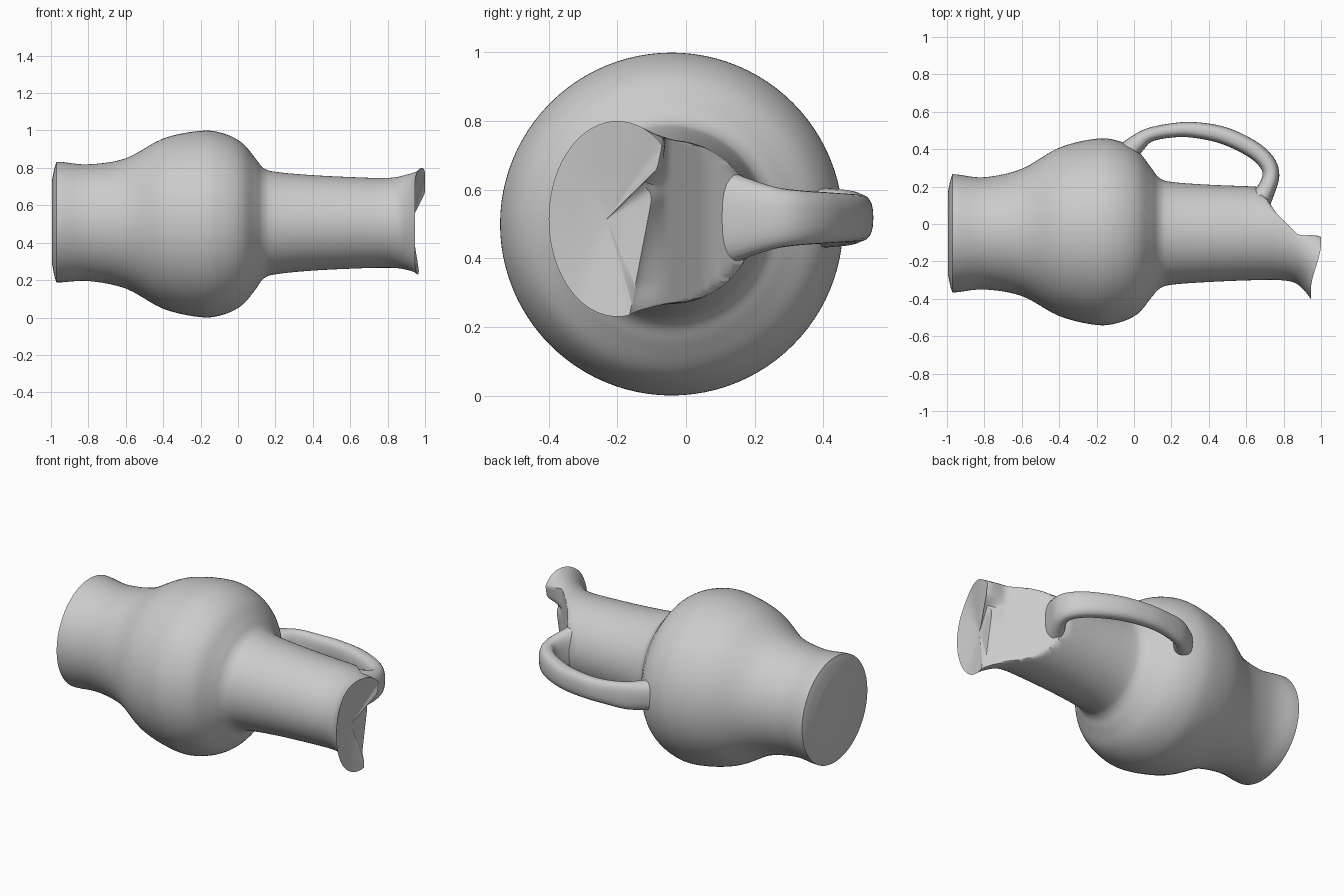
import bpy, bmesh, math
from mathutils import Vector

if "Cube" in bpy.data.objects:
    bpy.data.objects.remove(bpy.data.objects["Cube"])

clay = bpy.data.materials.new("grey clay")
clay.diffuse_color = (0.6, 0.6, 0.6, 1)
clay.use_nodes = True
clay.node_tree.nodes["Principled BSDF"].inputs["Base Color"].default_value = clay.diffuse_color


def spline(rows, steps):
    """Catmull-Rom samples through rows of numbers."""
    pts = [Vector(r) for r in rows]
    out = []
    for i in range(len(pts) - 1):
        a, b, c, d = (pts[max(0, min(len(pts) - 1, i + k))] for k in (-1, 0, 1, 2))
        for s in range(steps):
            t = s / steps
            out.append(0.5 * (2 * b + (c - a) * t + (2 * a - 5 * b + 4 * c - d) * t * t
                              + (3 * b - a - 3 * c + d) * t ** 3))
    return out + [pts[-1]]


def smoothstep(a, b, v):
    t = max(0.0, min(1.0, (v - a) / (b - a)))
    return t * t * (3 - 2 * t)


def loft(name, rings, angle):
    """Skin a list of closed rings and close both ends."""
    bm = bmesh.new()
    vs = [[bm.verts.new(p) for p in ring] for ring in rings]
    n = len(vs[0])
    for a, b in zip(vs, vs[1:]):
        for i in range(n):
            j = (i + 1) % n
            bm.faces.new((a[i], a[j], b[j], b[i]))
    for ring in (vs[0], vs[-1]):
        mid = bm.verts.new(sum((v.co for v in ring), Vector()) / n)
        for i in range(n):
            bm.faces.new((ring[i], ring[(i + 1) % n], mid))
    bmesh.ops.recalc_face_normals(bm, faces=bm.faces)
    me = bpy.data.meshes.new(name)
    bm.to_mesh(me)
    bm.free()
    me.materials.append(clay)
    ob = bpy.data.objects.new(name, me)
    bpy.context.collection.objects.link(ob)
    bpy.context.view_layer.objects.active = ob
    ob.select_set(True)
    bpy.ops.object.shade_smooth_by_angle(angle=math.radians(angle))
    ob.select_set(False)
    return ob


# Jug body lying on its side: x, centre y, centre z, y radius, z radius
body = [
    (-0.995, -.05, .51, .22, .22), (-0.975, -.05, .51, .305, .31), (-0.95, -.05, .51, .315, .322),
    (-0.80, -.05, .507, .30, .312), (-0.60, -.045, .503, .34, .348), (-0.40, -.042, .502, .45, .455),
    (-0.20, -.042, .5, .498, .498), (-0.08, -.042, .5, .485, .485), (0.02, -.045, .5, .435, .435),
    (0.09, -.047, .5, .35, .355), (0.135, -.05, .503, .297, .297), (0.20, -.05, .505, .275, .274),
    (0.40, -.05, .506, .26, .255), (0.65, -.05, .506, .25, .243), (0.78, -.055, .506, .245, .24),
    (0.86, -.09, .508, .225, .245), (0.91, -.15, .512, .205, .262), (0.945, -.2, .515, .2, .285),
]
# The back of the neck is sliced away towards the mouth: x, highest y
cut = [(0.60, .25), (0.67, .19), (0.72, .12), (0.76, .06), (0.82, 0), (0.88, -.06), (0.945, -.11)]


def cut_y(x):
    for (x0, y0), (x1, y1) in zip(cut, cut[1:]):
        if x0 <= x <= x1:
            return y0 + (y1 - y0) * (x - x0) / (x1 - x0)
    return 9.0 if x < cut[0][0] else cut[-1][1]


N = 96
rings = []
for x, cy, cz, ry, rz in spline(body, 5):
    lip = smoothstep(.87, .945, x)
    ring = []
    for i in range(N):
        t = 2 * math.pi * i / N
        y, z = cy + ry * math.cos(t), cz + rz * math.sin(t)
        # slanted, notched back edge at the lip
        notch = .03 * math.exp(-((z - .62) / .025) ** 2)
        limit = cut_y(x) + lip * ((z - .52) * .19 - notch)
        y = min(y, limit)
        # lip corners curl outwards
        curl = .055 * smoothstep(.60, .67, z) + .025 * smoothstep(.33, .25, z) if z > .5 \
            else .025 * (1 - smoothstep(.25, .33, z))
        back = smoothstep(-.36, -.10, y)
        ring.append((x + lip * curl * back, y, z))
    rings.append(ring)
# shallow hollow inside the mouth
rim = [Vector(p) for p in rings[-1]]
mid = Vector((.925, -.23, .515))
rings.append([tuple(p.lerp(mid, .45)) for p in rim])
rings.append([tuple(p.lerp(mid, .85)) for p in rim])
loft("jug_body", rings, 40)

# Strap handle: x, y, half thickness, half width
path = [
    (-.06, .36, .06, .09), (.01, .425, .05, .085), (.08, .475, .038, .08), (.2, .5, .038, .07),
    (.32, .503, .042, .068), (.48, .473, .046, .07), (.63, .402, .046, .075), (.71, .33, .045, .08),
    (.732, .26, .045, .09), (.705, .18, .05, .115), (.65, .09, .07, .15), (.60, .0, .08, .16),
]
pts = spline(path, 5)
rings = []
for k, (x, y, th, w) in enumerate(pts):
    a, b = pts[max(k - 1, 0)], pts[min(k + 1, len(pts) - 1)]
    d = Vector((b[0] - a[0], b[1] - a[1])).normalized()
    ring = []
    for i in range(24):
        t = 2 * math.pi * i / 24
        c, s = math.cos(t), math.sin(t)
        u = math.copysign(abs(c) ** .8, c) * th
        ring.append((x - d.y * u, y + d.x * u, .518 + w * math.copysign(abs(s) ** .8, s)))
    rings.append(ring)
loft("handle", rings, 60)
